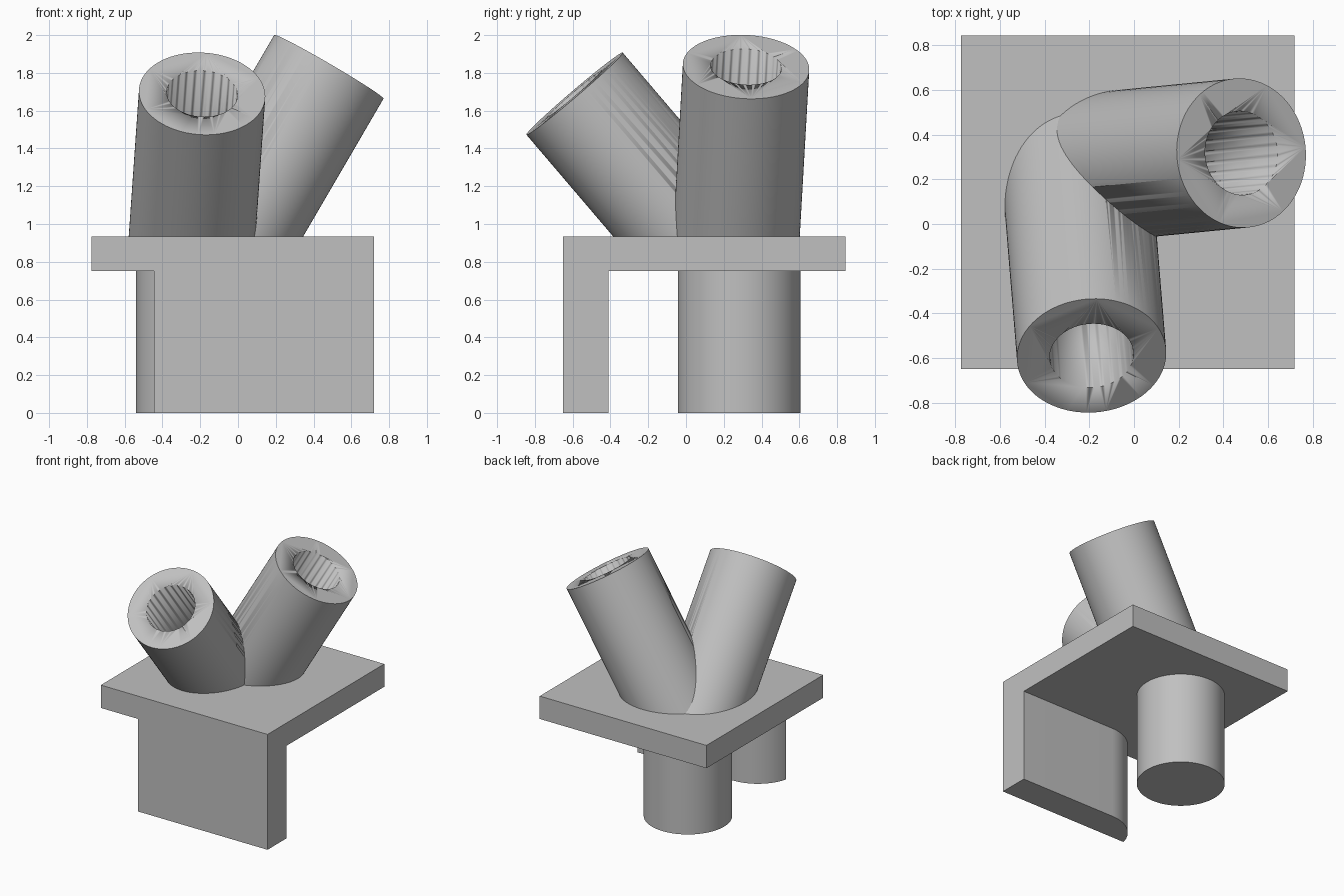
import bpy, bmesh, math
from mathutils import Vector, Matrix

if "Cube" in bpy.data.objects:
    bpy.data.objects.remove(bpy.data.objects["Cube"], do_unlink=True)

grey = bpy.data.materials.new("plain grey")
grey.use_nodes = True
colour = (0.53, 0.53, 0.53, 1)
grey.diffuse_color = colour
grey.node_tree.nodes["Principled BSDF"].inputs["Base Color"].default_value = colour


def finish(name, bm, smooth=False):
    bmesh.ops.recalc_face_normals(bm, faces=bm.faces)
    mesh = bpy.data.meshes.new(name)
    bm.to_mesh(mesh)
    bm.free()
    mesh.materials.append(grey)
    obj = bpy.data.objects.new(name, mesh)
    bpy.context.collection.objects.link(obj)
    if smooth:
        bpy.ops.object.select_all(action='DESELECT')
        obj.select_set(True)
        bpy.context.view_layer.objects.active = obj
        bpy.ops.object.shade_smooth_by_angle(angle=math.radians(30))
    return obj


def prism(name, outline, low, high, smooth=False):
    """Vertical extrusion of a flat outline."""
    bm = bmesh.new()
    face = bm.faces.new([bm.verts.new((x, y, low)) for x, y in outline])
    moved = bmesh.ops.extrude_face_region(bm, geom=[face])["geom"]
    bmesh.ops.translate(bm, vec=(0, 0, high - low),
                        verts=[v for v in moved if isinstance(v, bmesh.types.BMVert)])
    return finish(name, bm, smooth)


def arc(cx, cy, r, start, end, steps):
    angles = [math.radians(start + (end - start) * i / steps) for i in range(steps + 1)]
    return [(cx + r * math.cos(a), cy + r * math.sin(a)) for a in angles]


def slanted_cylinder(name, top, axis, r, floor, extra=0):
    """Cylinder running down from its top centre, cut level at the floor height."""
    axis = Vector(axis).normalized()
    length = 2 + extra
    centre = Vector(top) + axis * (extra - length / 2)
    bm = bmesh.new()
    bmesh.ops.create_cone(bm, cap_ends=True, segments=96, radius1=r, radius2=r, depth=length,
                          matrix=Matrix.Translation(centre) @ axis.to_track_quat('Z', 'Y').to_matrix().to_4x4())
    cut = bmesh.ops.bisect_plane(bm, geom=bm.verts[:] + bm.edges[:] + bm.faces[:],
                                 plane_co=(0, 0, floor), plane_no=(0, 0, 1), clear_inner=True)
    rim = [e for e in cut["geom_cut"] if isinstance(e, bmesh.types.BMEdge)]
    bmesh.ops.edgeloop_fill(bm, edges=rim)
    return finish(name, bm, True)


def boolean(obj, other, operation):
    mod = obj.modifiers.new(operation.lower(), 'BOOLEAN')
    mod.operation, mod.object, mod.solver = operation, other, 'EXACT'


def hide(obj):
    obj.hide_render = True
    obj.hide_viewport = True


# Square plate with a front wall whose inner end is rounded off
plate = prism("plate", [(-.775, -.65), (.72, -.65), (.72, .845), (-.775, .845)], .75, .935)
wall = prism("front_wall", [(.72, -.65), (.72, -.41)] + arc(-.134, -.73, .32, 90, 165.5, 20),
             0, .935, True)
boolean(plate, wall, 'UNION')
bpy.ops.object.select_all(action='DESELECT')
bpy.context.view_layer.objects.active = plate
plate.select_set(True)
bpy.ops.object.modifier_apply(modifier=plate.modifiers[0].name)
bpy.data.objects.remove(wall, do_unlink=True)
bpy.ops.object.shade_smooth_by_angle(angle=math.radians(13))

# Round post under the plate
prism("post", arc(-.215, .282, .325, 0, 360, 96)[:-1], 0, .76, True)

# Two leaning tubes, each bored along its axis
leans = {"front_tube": ((-.19, -.59, 1.69), (.07, -.853, 1)),
         "side_tube": ((.481, .318, 1.832), (.583, .057, 1))}
tubes = [slanted_cylinder(n, top, axis, .335, .85) for n, (top, axis) in leans.items()]
bores = [slanted_cylinder(n + "_bore", top, axis, .188, .8, .1) for n, (top, axis) in leans.items()]
for tube in tubes:
    for bore in bores:
        boolean(tube, bore, 'DIFFERENCE')
for bore in bores:
    hide(bore)
